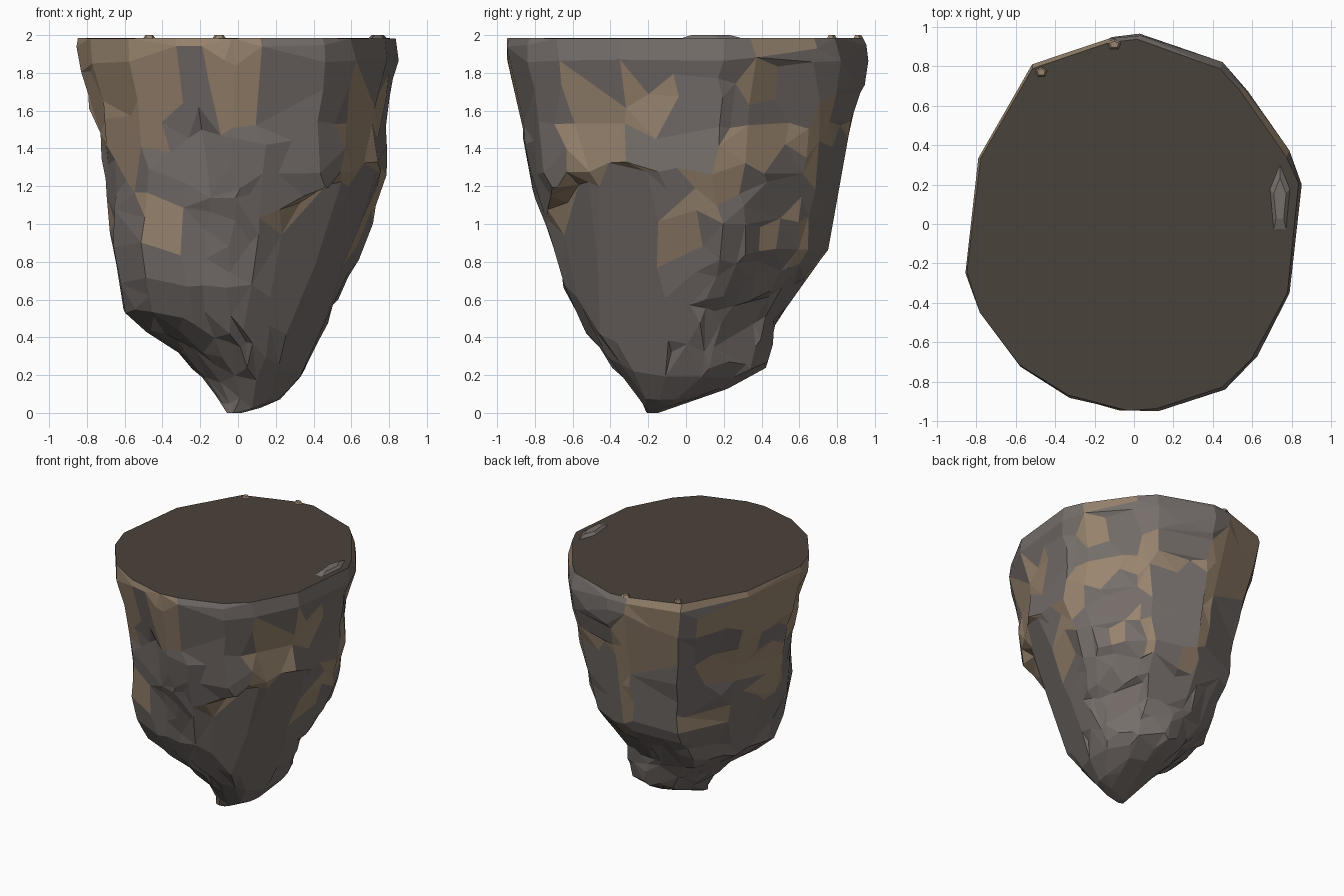
import bpy, bmesh, math, random
from mathutils import Vector, noise

if "Cube" in bpy.data.objects:
    bpy.data.objects.remove(bpy.data.objects["Cube"])

random.seed(11)

# rim outline seen from above, counter-clockwise
RIM = [(.858, .2), (.80, .36), (.56, .7), (.45, .81), (.03, .955), (-.13, .94), (-.52, .81),
       (-.62, .64), (-.79, .34), (-.825, .1), (-.862, -.25), (-.79, -.45), (-.58, -.72),
       (-.33, -.88), (-.05, -.948), (.13, -.948), (.46, -.84), (.62, -.68), (.8, -.35), (.835, -.05)]
# silhouettes: z, low side, high side
X_SIDE = [(0, -.06, .02), (.05, -.09, .20), (.2, -.20, .35), (.35, -.34, .42), (.53, -.59, .48),
          (.7, -.59, .57), (1, -.64, .69), (1.28, -.71, .79), (1.5, -.75, .77), (1.7, -.80, .81),
          (1.88, -.85, .858), (2, -.86, .84)]
Y_SIDE = [(0, -.21, -.15), (.05, -.23, 0), (.15, -.30, .28), (.25, -.39, .42), (.45, -.54, .48),
          (.65, -.64, .58), (.85, -.68, .75), (1, -.72, .77), (1.15, -.79, .79), (1.28, -.83, .82),
          (1.5, -.87, .87), (1.7, -.91, .92), (1.88, -.95, .955), (2, -.955, .945)]


def span(table, z):
    for a, b in zip(table, table[1:]):
        if z <= b[0]:
            t = (z - a[0]) / (b[0] - a[0])
            return a[1] + (b[1] - a[1]) * t, a[2] + (b[2] - a[2]) * t
    return table[-1][1:]


def rim_point(k, per_side):
    i, f = divmod(k, per_side)
    return Vector(RIM[i]).lerp(Vector(RIM[(i + 1) % len(RIM)]), f / per_side)


def bell(x, centre, width):
    return math.exp(-((x - centre) / width) ** 2)


def material(name, rgb):
    m = bpy.data.materials.new(name)
    m.diffuse_color = (*rgb, 1)
    m.use_nodes = True
    m.node_tree.nodes["Principled BSDF"].inputs["Base Color"].default_value = m.diffuse_color
    return m


# scattered patches: centre, colour index, height offset
patches = []
for i in range(210):
    a, z = random.uniform(0, math.tau), random.uniform(0, 2)
    r = .3 + .28 * z
    tan = random.random() < max(0, min(.62, (z - .65) * .9))
    patches.append((Vector((r * math.cos(a), r * math.sin(a), z)), int(tan),
                    random.uniform(-.012, .012)))


def patch_at(p):
    return min(patches, key=lambda s: (s[0] - p).length_squared)


# dense loft of the tapering rock
bm = bmesh.new()
N, PER = 60, 3
levels = [0, .03, .07] + [.13 + .06 * i for i in range(30)] + [1.94, 1.985]
rings = []
for z in levels:
    x0, x1 = span(X_SIDE, z)
    y0, y1 = span(Y_SIDE, z)
    ring = []
    for k in range(N):
        p = rim_point(k, PER)
        u, v = p.x / .86, p.y / .952
        q = Vector(((x0 + x1) / 2 + u * (x1 - x0) / 2, (y0 + y1) / 2 + v * (y1 - y0) / 2, z))
        fade = min(1, z / .5) * max(.2, min(1, (1.98 - z) / .2))
        bump = .025 * noise.noise(q * 2.6) + patch_at(q)[2]
        # bulging shoulder at the front left
        corner = max(0, (-u - v) / 1.414)
        bump += .11 * corner ** 8 * bell(z, .8, .35)
        # front notches in the middle
        if v < -.5:
            bump -= .04 * bell(q.x, -.2, .08) * bell(z, 1.0, .18)
            bump -= .05 * bell(q.x, -.22, .1) * bell(z, 1.5, .15)
        q += Vector((u, v, 0)) * bump * fade
        if z == 1.985:
            q = Vector((q.x * .985, q.y * .985, z))
        elif z > .2:
            q.z += random.uniform(-.02, .02)
        ring.append(bm.verts.new(q))
    rings.append(ring)
for a, b in zip(rings, rings[1:]):
    for k in range(N):
        j = (k + 1) % N
        bm.faces.new((a[k], a[j], b[j], b[k]))
bm.faces.new(list(reversed(rings[0])))
bm.faces.new(rings[-1])


# press the vertices outside a plane back onto it
def shear(points, depth, keep):
    n = (points[1] - points[0]).cross(points[2] - points[0]).normalized()
    if n.dot(points[0] - Vector((0, 0, 1.2))) < 0:
        n.negate()
    for vert in bm.verts:
        if keep(vert.co):
            d = n.dot(vert.co - points[0])
            if d > 0:
                vert.co -= n * min(d, depth)


# sheared planes under the slanting ledge
shear([Vector((.58, -.47, 1.2)), Vector((.74, -.04, 1.1)), Vector((.3, -.27, .3))], .14,
      lambda c: c.x > .15 and c.y < .1 and .2 < c.z < .88 + .58 * c.x)
shear([Vector((.16, -.71, 1.0)), Vector((.58, -.49, 1.2)), Vector((.3, -.42, .4))], .12,
      lambda c: c.x > .1 and c.y < -.2 and .3 < c.z < .92 + .55 * c.x)

bmesh.ops.recalc_face_normals(bm, faces=bm.faces)
mesh = bpy.data.meshes.new("rock")
bm.to_mesh(mesh)
bm.free()
rock = bpy.data.objects.new("rock", mesh)
bpy.context.collection.objects.link(rock)
bpy.context.view_layer.objects.active = rock
rock.select_set(True)

# reduce to irregular flat facets
dec = rock.modifiers.new("reduce", 'DECIMATE')
dec.ratio = .2
bpy.ops.object.modifier_apply(modifier="reduce")
flat = rock.modifiers.new("flatten", 'DECIMATE')
flat.decimate_type = 'DISSOLVE'
flat.angle_limit = math.radians(6)
bpy.ops.object.modifier_apply(modifier="flatten")

# colours: tan toward the top, grey below, dark flat top
for m in (material("grey_stone", (.18, .157, .147)), material("tan_stone", (.32, .235, .16)),
          material("dark_top", (.068, .054, .044))):
    mesh.materials.append(m)
for f in mesh.polygons:
    f.use_smooth = False
    if f.normal.z > .9 and f.center.z > 1.9:
        f.material_index = 2
    else:
        f.material_index = patch_at(f.center)[1]

# flat chips lying on the rim: x, y, half-width, half-depth, colour
for i, (x, y, w, d, c) in enumerate([(-.1, .91, .04, .03, 1), (-.47, .77, .035, .03, 1),
                                     (.74, .12, .055, .19, 0)]):
    bpy.ops.mesh.primitive_cone_add(vertices=5, radius1=1, radius2=.6, depth=1,
                                    location=(x, y, 1.99), scale=(w, d, .02))
    chip = bpy.context.object
    chip.name = f"rim_chip_{i + 1}"
    chip.data.materials.append(mesh.materials[c])
